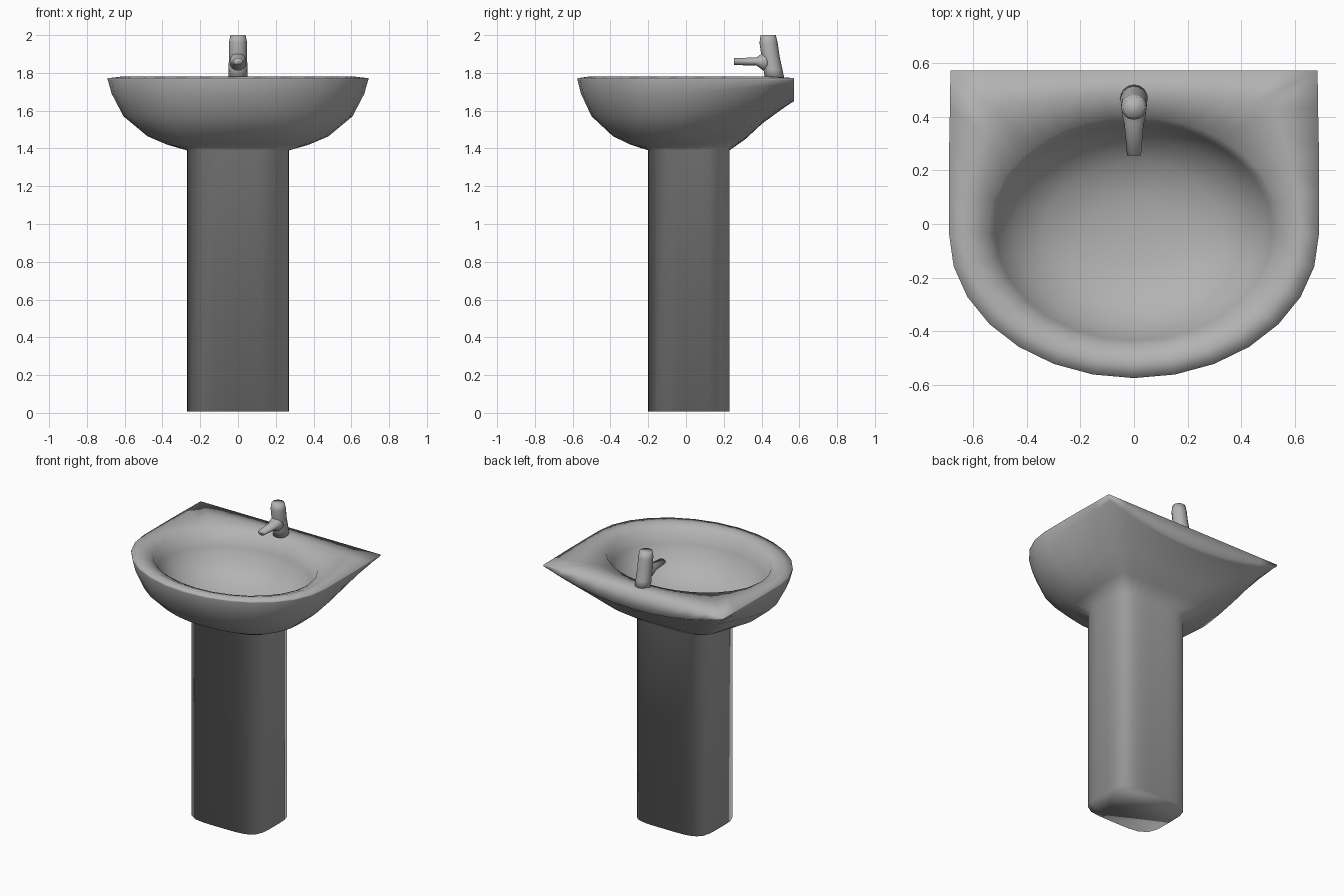
import bpy, bmesh, math
from mathutils import Vector

if "Cube" in bpy.data.objects:
    bpy.data.objects.remove(bpy.data.objects["Cube"])

# Grey ceramic
grey = bpy.data.materials.new("grey")
grey.diffuse_color = (0.45, 0.45, 0.45, 1)
grey.use_nodes = True
grey.node_tree.nodes["Principled BSDF"].inputs["Base Color"].default_value = grey.diffuse_color


def loft(name, rings):
    """Skin a list of equal-length point rings, cap both ends, shade smooth."""
    bm = bmesh.new()
    rows = [[bm.verts.new(p) for p in r] for r in rings]
    n = len(rows[0])
    for a, b in zip(rows, rows[1:]):
        for i in range(n):
            j = (i + 1) % n
            bm.faces.new((a[i], a[j], b[j], b[i]))
    bm.faces.new(rows[0][::-1])
    bm.faces.new(rows[-1])
    bmesh.ops.remove_doubles(bm, verts=bm.verts, dist=0.0005)
    bmesh.ops.recalc_face_normals(bm, faces=bm.faces)
    for f in bm.faces:
        f.smooth = True
    me = bpy.data.meshes.new(name)
    bm.to_mesh(me)
    bm.free()
    me.materials.append(grey)
    ob = bpy.data.objects.new(name, me)
    bpy.context.collection.objects.link(ob)
    return ob


def boxy(a, rx, ry, cy, e):
    """Point of a rounded box (superellipse) in direction a."""
    c, s = math.cos(a), math.sin(a)
    r = (abs(c / rx) ** e + abs(s / ry) ** e) ** (-1 / e)
    return r * c, cy + r * s


# Rim outline: half ellipse in front, straight sides and back
W, BACK = 0.69, 0.572
outline = []
for i in range(15):
    a = math.pi + math.pi * i / 14
    outline.append((W * math.cos(a), -0.04 + 0.535 * math.sin(a)))
outline += [(W, 0.12), (W, 0.28), (W - 0.003, 0.43)]
outline += [(W - 0.005 - 2 * (W - 0.005) * i / 10, BACK) for i in range(11)]
outline += [(-W + 0.003, 0.43), (-W, 0.28), (-W, 0.12)]


# Pedestal: rounded box column that flows into the basin
def column(z):
    return [(*boxy(math.atan2(y, x), 0.27, 0.215, 0.015, 4.5), z) for x, y in outline]

rings = [column(0.008)]

# Basin underside: pedestal section swelling out to the rim
levels = [(0, 1.39, 1.39), (0.25, 1.42, 1.45), (0.5, 1.465, 1.53),
          (0.8, 1.57, 1.605), (0.95, 1.69, 1.64), (1, 1.765, 1.65)]
for s, z_front, z_back in levels:
    ring = []
    for (x, y), (px, py, _) in zip(outline, column(0)):
        w = max(0, y / BACK)
        zb = z_back + 0.115 * (x / W) ** 2 * s * s
        ring.append((px + (x - px) * s, py + (y - py) * s,
                     z_front + (zb - z_front) * w))
    rings.append(ring)
rings.append([(x, y, 1.772) for x, y in outline])


# Rim and hollow of the bowl
def bowl(k):
    pts = []
    for x, y in outline:
        px, py = boxy(math.atan2(y + 0.03, x), 0.55, 0.43, -0.03, 2)
        pts.append((px * k, -0.03 + (py + 0.03) * k))
    return pts

rings.append([(x + (u - x) * 0.5, y + (v - y) * 0.5, 1.78)
              for (x, y), (u, v) in zip(outline, bowl(1))])
for k, z in ((1, 1.755), (0.94, 1.67), (0.82, 1.57), (0.6, 1.49),
             (0.3, 1.45), (0.06, 1.445)):
    rings.append([(x, y, z) for x, y in bowl(k)])
loft("basin_and_pedestal", rings)


# Tap: leaning body with a rounded top, and a tapering spout
def disc(c, rx, ry, side):
    """Ellipse around c, flat in xy, or in xz when side is set."""
    out = []
    for i in range(16):
        a = 2 * math.pi * i / 16
        u, v = rx * math.cos(a), ry * math.sin(a)
        out.append(Vector(c) + (Vector((u, 0, v)) if side else Vector((u, v, 0))))
    return out

loft("tap_body", [disc((0, y, z), r, r, False) for y, z, r in
                  ((0.47, 1.765, 0.052), (0.46, 1.82, 0.05), (0.447, 1.89, 0.048),
                   (0.437, 1.96, 0.048), (0.435, 2.0, 0.04))])
loft("tap_spout", [disc((0, y, z), rx, rz, True) for y, z, rx, rz in
                   ((0.44, 1.86, 0.044, 0.055), (0.405, 1.86, 0.044, 0.045),
                    (0.375, 1.86, 0.036, 0.022), (0.255, 1.86, 0.026, 0.018))])
